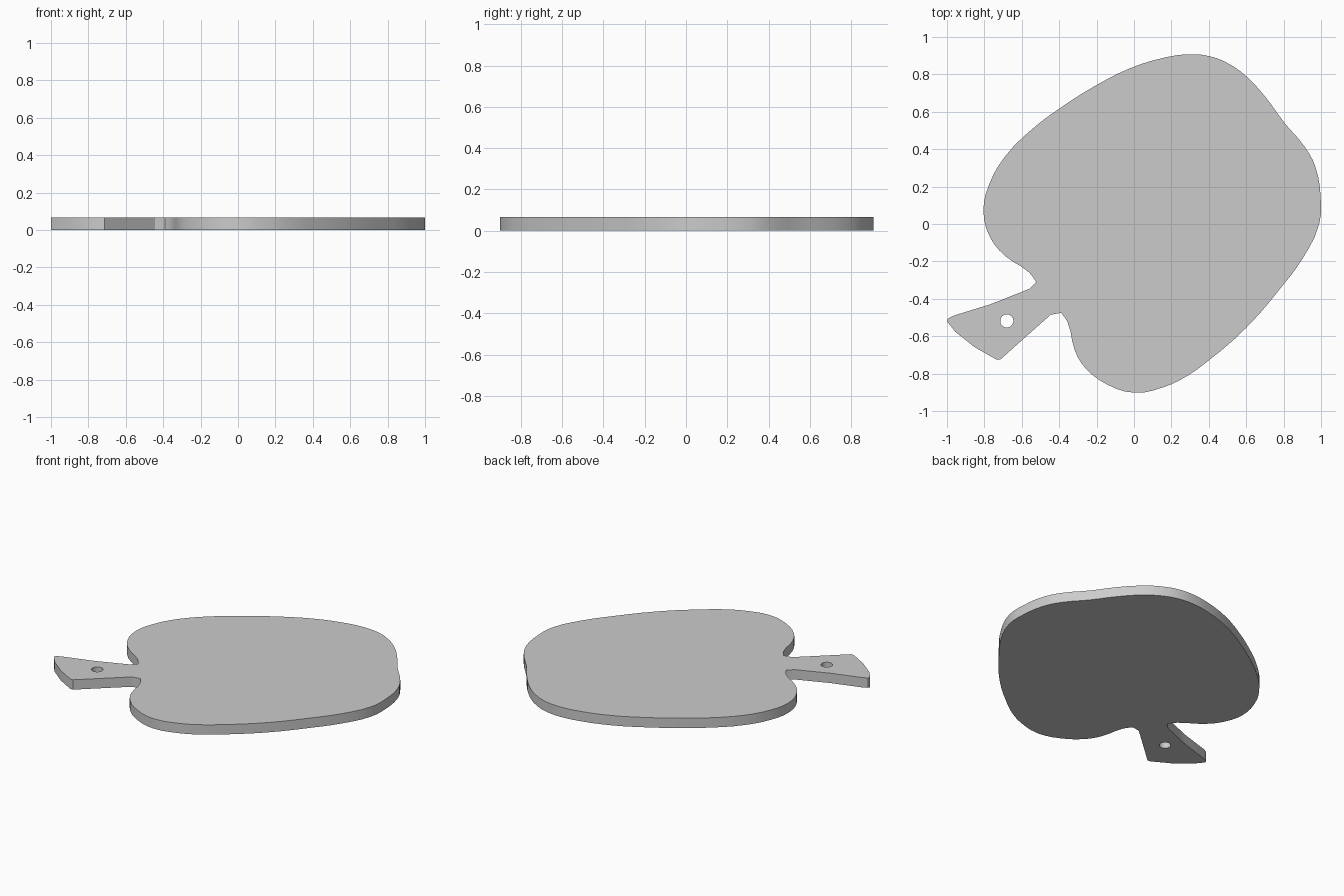
import bpy, math

if "Cube" in bpy.data.objects:
    bpy.data.objects.remove(bpy.data.objects["Cube"])

THICK = 0.066

# Rounded board outline, clockwise from the upper handle notch to the lower one
body = [(-0.56, -0.26), (-0.69, -0.17), (-0.77, -0.07), (-0.805, 0.07), (-0.775, 0.21),
        (-0.69, 0.36), (-0.545, 0.507), (-0.395, 0.62), (-0.21, 0.737), (-0.02, 0.833),
        (0.165, 0.89), (0.29, 0.907), (0.405, 0.897), (0.51, 0.855), (0.60, 0.79),
        (0.70, 0.683), (0.805, 0.54), (0.915, 0.41), (0.97, 0.305), (0.998, 0.14),
        (0.99, 0.0), (0.90, -0.187), (0.79, -0.335), (0.60, -0.555), (0.39, -0.737),
        (0.28, -0.815), (0.165, -0.87), (0.005, -0.902), (-0.14, -0.86), (-0.26, -0.77),
        (-0.315, -0.68), (-0.355, -0.525)]
# Flared handle with crisp corners
handle = [(-0.39, -0.475), (-0.445, -0.485), (-0.53, -0.56), (-0.715, -0.725),
          (-0.735, -0.725), (-0.85, -0.66), (-0.955, -0.577), (-1.0, -0.52),
          (-0.995, -0.505), (-0.965, -0.49), (-0.77, -0.43), (-0.56, -0.347),
          (-0.523, -0.31)]


def add_loop(curve, points, smooth_count, resolution):
    """Closed bezier loop: first smooth_count points rounded, the rest angular."""
    spline = curve.splines.new('BEZIER')
    spline.bezier_points.add(len(points) - 1)
    spline.use_cyclic_u = True
    spline.resolution_u = resolution
    for i, (bp, (x, y)) in enumerate(zip(spline.bezier_points, points)):
        bp.co = (x, y, 0)
        kind = 'AUTO' if i < smooth_count else 'VECTOR'
        bp.handle_left_type = bp.handle_right_type = kind


curve = bpy.data.curves.new("cutting_board", 'CURVE')
curve.dimensions = '2D'
curve.fill_mode = 'BOTH'
curve.extrude = THICK / 2
add_loop(curve, body + handle, len(body), 3)

# Hanging hole through the handle
hole = [(-0.68 + 0.035 * math.cos(a * math.pi / 4), -0.518 + 0.035 * math.sin(a * math.pi / 4))
        for a in range(8)]
add_loop(curve, hole, 8, 3)

board = bpy.data.objects.new("cutting_board", curve)
board.location.z = THICK / 2
bpy.context.collection.objects.link(board)
bpy.context.view_layer.objects.active = board
board.select_set(True)
bpy.ops.object.convert(target='MESH')

# Weld the walls to the faces and shade
board = bpy.context.object
bpy.ops.object.mode_set(mode='EDIT')
bpy.ops.mesh.select_all(action='SELECT')
bpy.ops.mesh.remove_doubles(threshold=0.0005)
bpy.ops.mesh.normals_make_consistent(inside=False)
bpy.ops.object.mode_set(mode='OBJECT')
bpy.ops.object.shade_smooth_by_angle(angle=math.radians(30))
